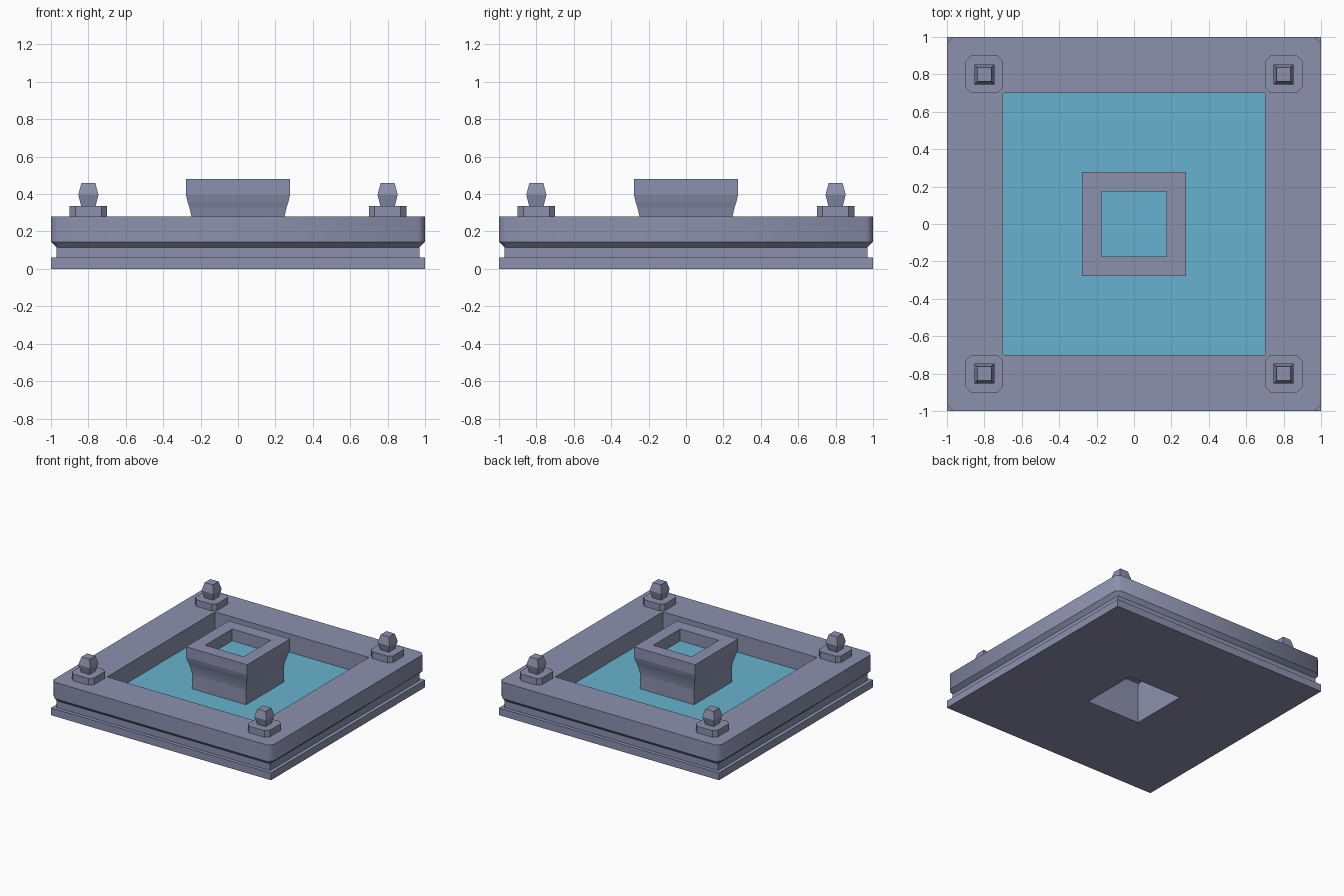
import bpy, bmesh

if "Cube" in bpy.data.objects:
    bpy.data.objects.remove(bpy.data.objects["Cube"])


def material(name, rgb):
    m = bpy.data.materials.new(name)
    m.diffuse_color = (*rgb, 1)
    m.use_nodes = True
    m.node_tree.nodes["Principled BSDF"].inputs["Base Color"].default_value = m.diffuse_color
    return m


STONE = material("grey_stone", (0.264, 0.285, 0.42))
WATER = material("blue_water", (0.135, 0.45, 0.62))


def ring(bm, half, cut, z, cx, cy):
    """Square ring of eight points; cut is the corner chamfer."""
    h, k = half, half - cut
    pts = [(h, -k), (h, k), (k, h), (-k, h), (-h, k), (-h, -k), (-k, -h), (k, -h)]
    return [bm.verts.new((cx + x, cy + y, z)) for x, y in pts]


def loft(name, profile, mat, centre=(0, 0), cap=False, soft=False):
    """Skin square rings given as (half width, corner chamfer, z)."""
    bm = bmesh.new()
    rings = [ring(bm, *p, *centre) for p in profile]
    for a, b in zip(rings, rings[1:]):
        for i in range(8):
            j = (i + 1) % 8
            bm.faces.new((a[i], a[j], b[j], b[i]))
    if cap:
        bm.faces.new(rings[-1])
    bmesh.ops.remove_doubles(bm, verts=bm.verts, dist=1e-5)
    bm.normal_update()
    if soft:
        # blend round the chamfered corners only
        for f in bm.faces:
            f.smooth = True
        for e in bm.edges:
            rise = abs(e.verts[0].co.z - e.verts[1].co.z)
            e.smooth = rise > 0.01 and e.calc_face_angle(0) < 1.0
    me = bpy.data.meshes.new(name)
    bm.to_mesh(me)
    bm.free()
    me.materials.append(mat)
    ob = bpy.data.objects.new(name, me)
    bpy.context.collection.objects.link(ob)
    return ob


# Base plate, open under the pedestal, with recessed neck
loft("base", [(0.245, 0, 0), (1, 0, 0), (1, 0, 0.06), (0.97, 0, 0.06),
              (0.97, 0, 0.115)], STONE)

# Basin wall with flared underside and chamfered corners
loft("basin_rim", [(0.96, 0.01, 0.115), (0.97, 0.01, 0.115), (1, 0.035, 0.145),
                   (1, 0.035, 0.28), (0.7, 0, 0.28), (0.7, 0, 0.06)], STONE, soft=True)

# Basin water, round the pedestal
loft("basin_water", [(0.701, 0, 0.13), (0.245, 0, 0.13)], WATER)

# Hollow pedestal flaring into a bowl
loft("pedestal", [(0.245, 0, 0), (0.245, 0, 0.25), (0.25, 0, 0.285), (0.259, 0, 0.325),
                  (0.27, 0, 0.36), (0.278, 0, 0.395), (0.278, 0, 0.48),
                  (0.175, 0, 0.48), (0.175, 0, 0.355)], STONE)
loft("bowl_floor", [(0.262, 0, 0.35), (0.262, 0, 0.352)], STONE, cap=True)
loft("bowl_water", [(0.176, 0, 0.38), (0.176, 0, 0.383)], WATER, cap=True)

# Corner pads and finials
for sx in (-1, 1):
    for sy in (-1, 1):
        c = (0.8 * sx, 0.8 * sy)
        loft("corner_pad", [(0.1, 0.03, 0.27), (0.1, 0.03, 0.335)], STONE, c, cap=True)
        loft("corner_finial", [(0.037, 0, 0.33), (0.054, 0, 0.397), (0.037, 0, 0.46)],
             STONE, c, cap=True)
